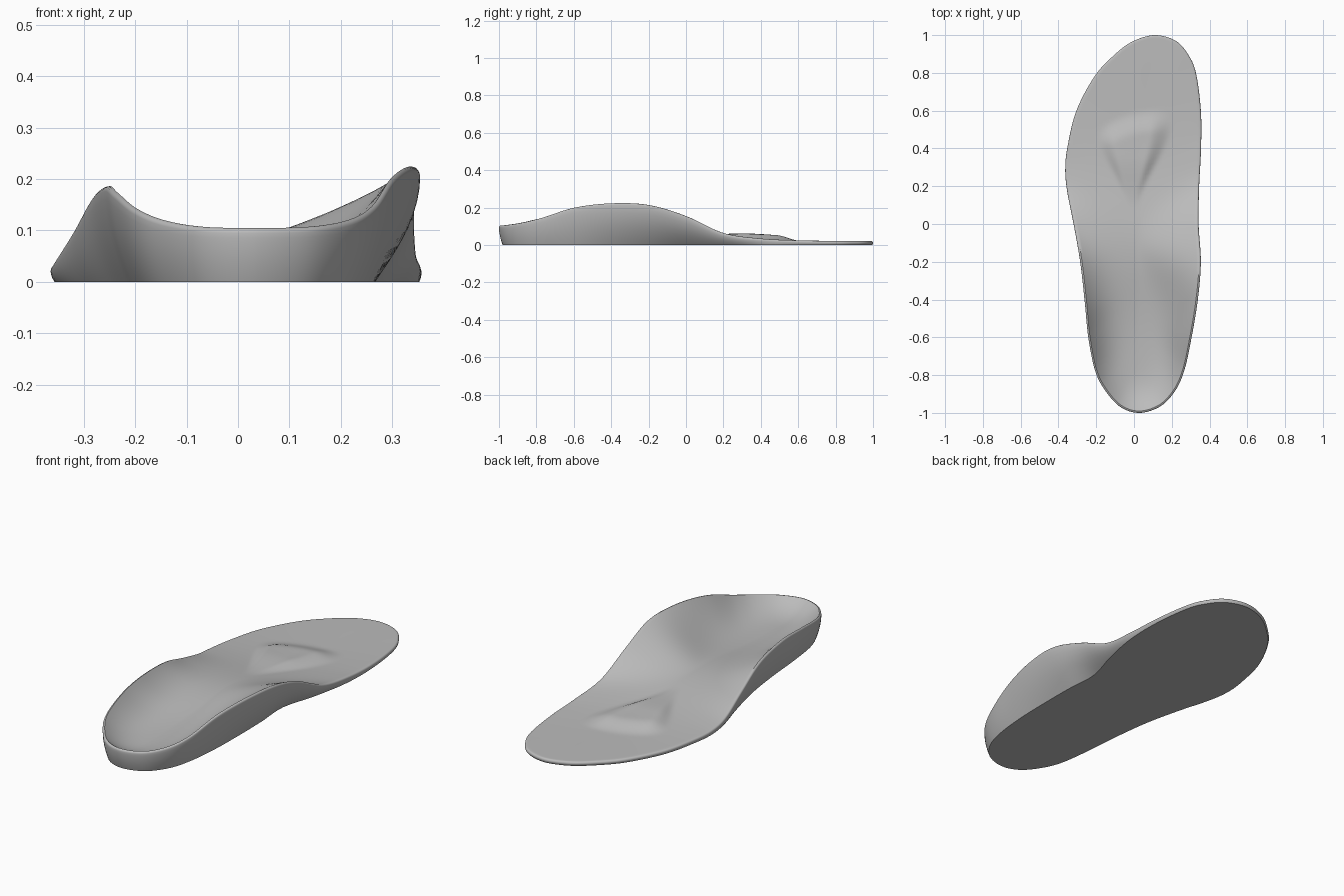
import bpy
import bmesh
import math
from mathutils import Vector

cube = bpy.data.objects.get("Cube")
if cube:
    bpy.data.objects.remove(cube, do_unlink=True)

# Rim control points, counter-clockwise from the heel:
# x, y, rim height, how far the sole is tucked in under the rim
RIM = [
    (.03, -1, .105, .02), (.14, -.965, .107, .02), (.22, -.88, .12, .025),
    (.268, -.77, .147, .035), (.305, -.6, .2, .05), (.338, -.4, .223, .075),
    (.354, -.2, .214, .09), (.342, 0, .155, .085), (.345, .2, .065, .035),
    (.355, .4, .035, .008), (.354, .6, .025, .005), (.328, .8, .022, .005),
    (.285, .9, .022, .005), (.22, .97, .022, .005), (.11, 1, .022, .005),
    (-.01, .965, .022, .005), (-.11, .89, .022, .005), (-.21, .78, .022, .005),
    (-.305, .6, .023, .005), (-.35, .42, .025, .006), (-.364, .3, .029, .008),
    (-.355, .18, .046, .015), (-.32, 0, .102, .03), (-.285, -.2, .165, .04),
    (-.26, -.42, .186, .045), (-.242, -.6, .173, .045), (-.205, -.78, .143, .035),
    (-.15, -.885, .12, .025), (-.07, -.97, .107, .02),
]
TOE = 14          # index of the toe tip in RIM
STEPS = 100       # stations from heel to toe
EDGE = .01        # rounding radius of the rim
ACROSS = 26       # rings from rim to centre line


def bell(v, centre, width):
    return math.exp(-((v - centre) / width) ** 2)


def smooth(v, lo, hi):
    t = min(max((v - lo) / (hi - lo), 0), 1)
    return t * t * (3 - 2 * t)


def spline(start, end, fine=24):
    """Dense smooth samples of the rim between two control points."""
    out = []
    n = len(RIM)
    for i in range(start, end):
        a, b, c, d = (Vector(RIM[(i + k) % n]) for k in (-1, 0, 1, 2))
        for j in range(fine):
            t = j / fine
            out.append(b + t / 2 * (c - a + t * (2 * a - 5 * b + 4 * c - d
                                                 + t * (3 * b - a - 3 * c + d))))
    out.append(Vector(RIM[end % n]))
    return out


def at_y(samples, y):
    """Point of a heel-to-toe sample list at a given y."""
    for a, b in zip(samples, samples[1:]):
        if a.y <= y <= b.y and b.y > a.y:
            return a.lerp(b, (y - a.y) / (b.y - a.y))
    return samples[0] if y < 0 else samples[-1]


def floor_height(y):
    return .022 + .046 * bell(y, -.1, .33) + .022 / (1 + math.exp(6 * y))


def pad_height(x, y):
    """Soft triangular pad behind the toes."""
    front = .575 + .26 * x - 1.2 * x * x
    half = .03 + .19 * smooth(y, .05, .55)
    side = 1 - smooth(abs(x + .01), half * .45, half)
    return .028 * side * smooth(y, .08, .36) * (1 - smooth(y, front - .11, front + .02))


# Matching stations on the arch side and the outer side
inner = spline(0, TOE)
outer = spline(TOE, len(RIM))[::-1]
ys = [-math.cos(math.pi * j / STEPS) for j in range(STEPS + 1)]
loop = [(at_y(inner, y), True) for y in ys]
loop += [(at_y(outer, y), False) for y in ys[-2:0:-1]]


def column(p, arch_side):
    """Section from the sole edge, up the wall, over the rim, to the centre line."""
    edge = Vector((p.x, p.y))
    centre = Vector((.02 + .05 * max(p.y, 0) ** 2, p.y * .75))
    reach = (centre - edge).length
    inward = (centre - edge) / reach
    rim, tuck = p.z, p.w
    points = []
    for h in (0, .08, .2, .35, .5, .65, .8, .9):
        points.append((tuck * (1 - h) ** 1.8, h * (rim - EDGE)))
    for k in range(5):
        a = math.pi / 2 * k / 4
        points.append((EDGE * (1 - math.cos(a)), rim - EDGE * (1 - math.sin(a))))
    base = floor_height(centre.y)
    power = 3 - 1.8 * bell(p.y, -.15, .35) if arch_side else 3
    for k in range(1, ACROSS + 1):
        t = k / ACROSS
        points.append((EDGE + (reach - EDGE) * t, base + (rim - base) * (1 - t) ** power))
    result = []
    for i, (d, z) in enumerate(points):
        q = edge + inward * d
        if i > 12:
            z += pad_height(q.x, q.y)
        result.append((q.x, q.y, z))
    return result


# Insole body
bm = bmesh.new()
columns = [[bm.verts.new(co) for co in column(p, s)] for p, s in loop]
for a, b in zip(columns, columns[1:] + columns[:1]):
    for k in range(len(a) - 1):
        bm.faces.new((a[k], b[k], b[k + 1], a[k + 1]))
bm.faces.new([c[0] for c in reversed(columns)])
bmesh.ops.remove_doubles(bm, verts=bm.verts, dist=.00002)
bmesh.ops.recalc_face_normals(bm, faces=bm.faces)
mesh = bpy.data.meshes.new("insole")
bm.to_mesh(mesh)
bm.free()
insole = bpy.data.objects.new("insole", mesh)
bpy.context.collection.objects.link(insole)

# Plain grey foam
grey = bpy.data.materials.new("grey foam")
grey.use_nodes = True
colour = (.5, .5, .5, 1)
grey.diffuse_color = colour
grey.node_tree.nodes["Principled BSDF"].inputs["Base Color"].default_value = colour
mesh.materials.append(grey)

# Smooth surface with a crisp sole edge
bpy.ops.object.select_all(action="DESELECT")
bpy.context.view_layer.objects.active = insole
insole.select_set(True)
bpy.ops.object.shade_smooth_by_angle(angle=math.radians(40))
